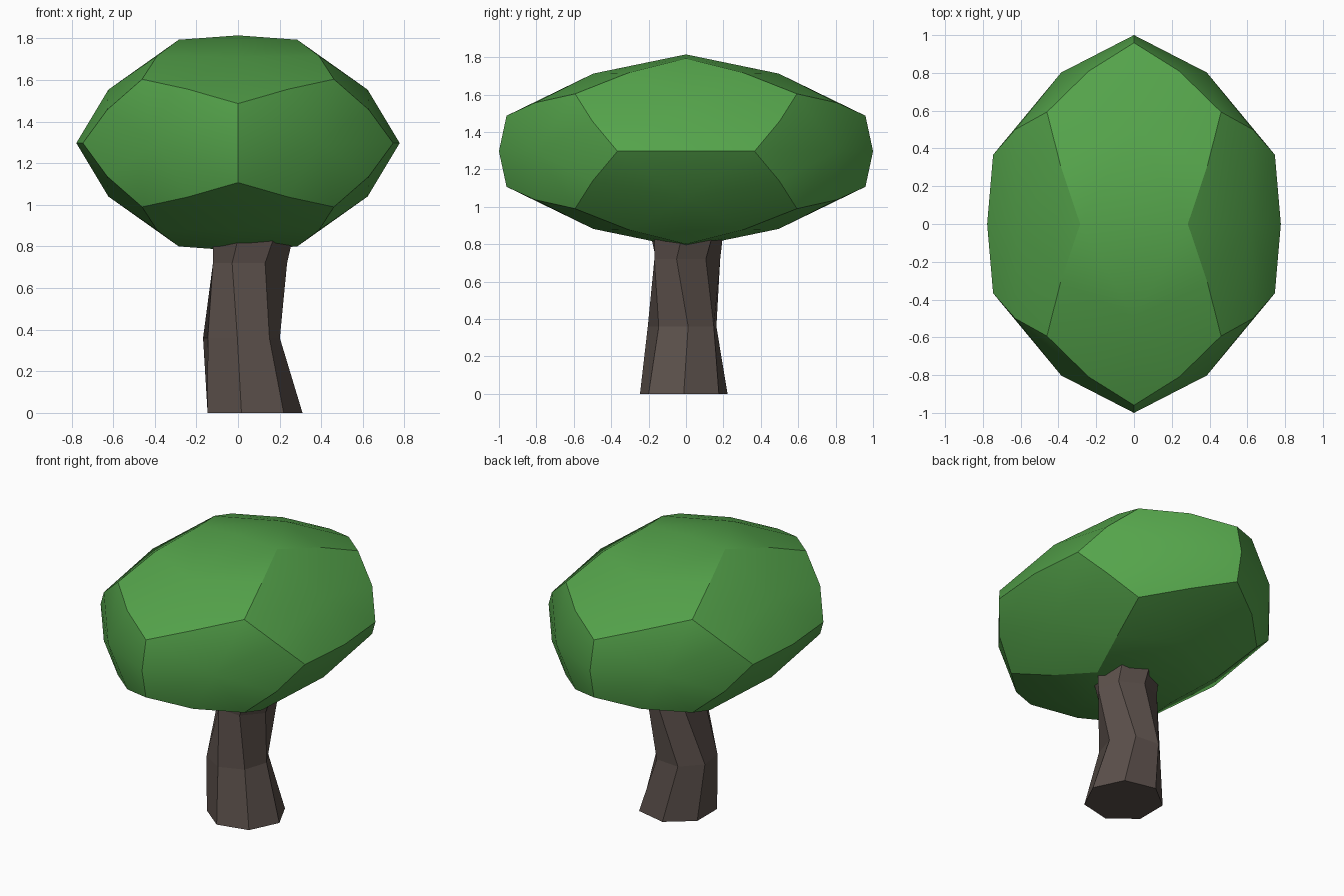
import bpy, bmesh, math
from mathutils import Vector

if "Cube" in bpy.data.objects:
    bpy.data.objects.remove(bpy.data.objects["Cube"])

def make_object(name, bm, colour):
    bmesh.ops.recalc_face_normals(bm, faces=bm.faces)
    me = bpy.data.meshes.new(name)
    bm.to_mesh(me)
    bm.free()
    ob = bpy.data.objects.new(name, me)
    bpy.context.collection.objects.link(ob)
    mat = bpy.data.materials.new(name + "_colour")
    mat.diffuse_color = (*colour, 1)
    mat.use_nodes = True
    mat.node_tree.nodes["Principled BSDF"].inputs["Base Color"].default_value = mat.diffuse_color
    me.materials.append(mat)
    return ob

# Trunk: twisted, leaning seven-sided rings (z, centre x, centre y, radius, twist)
SIDES = 7
RINGS = [(0.0, 0.07, -0.012, 0.240, 0),
         (0.36, 0.013, -0.015, 0.190, 8),
         (0.72, 0.06, 0.0, 0.183, -16),
         (1.08, 0.08, 0.0, 0.240, 8)]
bm = bmesh.new()
rings = []
for z, cx, cy, r, twist in RINGS:
    angles = [math.radians(twist) + math.tau * i / SIDES for i in range(SIDES)]
    rings.append([bm.verts.new((cx + r * math.cos(a), cy + r * math.sin(a), z))
                  for a in angles])
for low, high in zip(rings, rings[1:]):
    for i in range(SIDES):
        j = (i + 1) % SIDES
        bm.faces.new((low[i], low[j], high[j], high[i]))
bm.faces.new(rings[0][::-1])
bm.faces.new(rings[-1])
make_object("trunk", bm, (0.105, 0.08, 0.07))

# Crown: dodecahedron, each pentagon split into quads and partly rounded
PHI = (1 + math.sqrt(5)) / 2
SCALE = Vector((0.461, 0.593, 0.307))
signs = (-1, 1)
corners = [Vector((x, y, z)) for x in signs for y in signs for z in signs]
for a in signs:
    for b in signs:
        corners += [Vector((a * PHI, b / PHI, 0)),
                    Vector((0, a * PHI, b / PHI)),
                    Vector((b / PHI, 0, a * PHI))]

def rounded(p):
    q = p.lerp(p.normalized() * math.sqrt(3), 0.6)
    return q * SCALE + Vector((0, 0, 1.297))

bm = bmesh.new()
for a in signs:
    for b in signs:
        for n in (Vector((a * PHI, 0, b)), Vector((b, a * PHI, 0)), Vector((0, b, a * PHI))):
            # the five corners furthest along the face normal, in order around it
            n.normalize()
            u = n.orthogonal().normalized()
            v = n.cross(u)
            pent = sorted(corners, key=lambda p: -p.dot(n))[:5]
            pent.sort(key=lambda p: math.atan2(p.dot(v), p.dot(u)))
            mid = sum(pent, Vector()) / 5
            for i in range(5):
                prev, cur, nxt = pent[i - 1], pent[i], pent[(i + 1) % 5]
                quad = (mid, (prev + cur) / 2, cur, (cur + nxt) / 2)
                bm.faces.new([bm.verts.new(rounded(p)) for p in quad])
bmesh.ops.remove_doubles(bm, verts=bm.verts, dist=0.0005)
crown = make_object("crown", bm, (0.09, 0.37, 0.07))
bpy.context.view_layer.objects.active = crown
crown.select_set(True)
bpy.ops.object.shade_smooth_by_angle(angle=math.radians(30))
